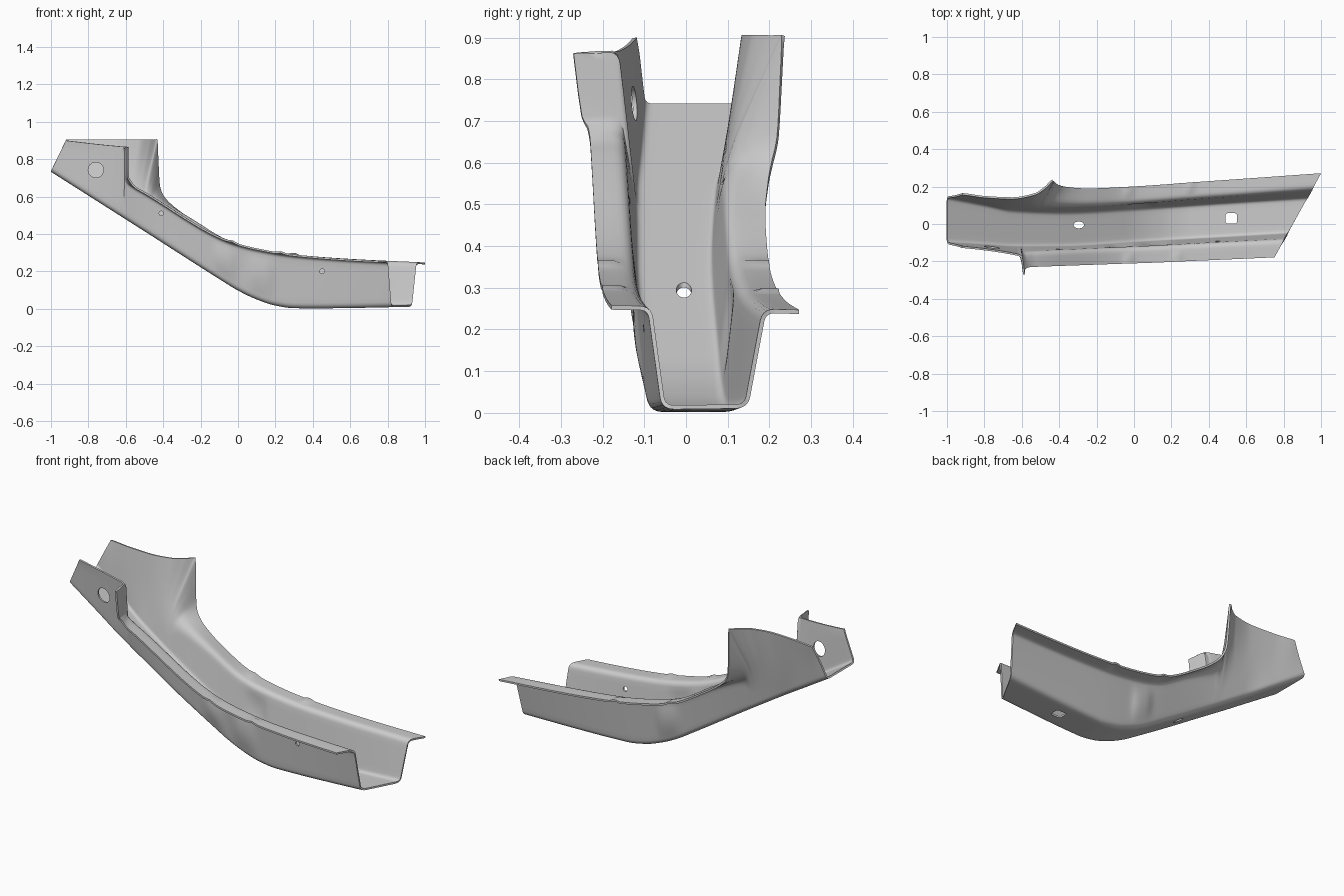
import bpy, bmesh, math
from mathutils import Vector

if "Cube" in bpy.data.objects:
    bpy.data.objects.remove(bpy.data.objects["Cube"])


def smooth(keys, x):
    """Monotone cubic interpolation of key tuples (x, a, b, ...)."""
    n = len(keys)
    i = 0
    while i < n - 2 and x > keys[i + 1][0]:
        i += 1
    h = keys[i + 1][0] - keys[i][0]
    t = (x - keys[i][0]) / h
    out = []
    for c in range(1, len(keys[0])):
        def sec(j):
            return (keys[j + 1][c] - keys[j][c]) / (keys[j + 1][0] - keys[j][0])

        def slope(j):
            if j == 0:
                return sec(0)
            if j == n - 1:
                return sec(n - 2)
            a, b = sec(j - 1), sec(j)
            return 2 * a * b / (a + b) if a * b > 0 else 0
        a, b = keys[i][c], keys[i + 1][c]
        out.append(a * (1 + 2 * t) * (1 - t) ** 2 + b * t * t * (3 - 2 * t)
                   + h * (slope(i) * t * (1 - t) ** 2 - slope(i + 1) * t * t * (1 - t)))
    return out


# floor: x, height, front edge y, back edge y
FLOOR_Z = [(-1.03, .757), (-.5, .42), (-.08, .152), (0, .103), (.1, .055), (.2, .022),
           (.3, .008), (.4, .007), (1.05, .018)]
FLOOR_Y = [(-1.03, -.10, .15), (-.8, -.113, .105), (-.65, -.122, .075), (-.4, -.122, .065),
           (0, -.10, .085), (.5, -.073, .118), (1.05, -.04, .152)]
# walls: x at floor, wall-top bend xyz, outer edge xyz, bend radius
FRONT = [(-1.03, -1.03, -.11, .88, -1.03, -.115, .915, .02),
         (-.9, -.9, -.12, .86, -.9, -.125, .897, .02),
         (-.64, -.64, -.157, .83, -.63, -.163, .868, .02),
         (-.62, -.615, -.165, .855, -.602, -.175, .866, .02),
         (-.61, -.602, -.165, .862, -.588, -.27, .862, .025),
         (-.60, -.602, -.160, .72, -.588, -.25, .71, .025),
         (-.58, -.595, -.157, .685, -.575, -.235, .68, .025),
         (-.55, -.56, -.153, .655, -.55, -.23, .65, .025),
         (-.5, -.5, -.15, .62, -.5, -.228, .62, .025),
         (-.05, -.05, -.13, .36, -.05, -.212, .36, .025),
         (.1, .1, -.123, .318, .1, -.207, .318, .025),
         (.3, .3, -.112, .285, .3, -.198, .285, .025),
         (.6, .6, -.097, .262, .6, -.185, .26, .025),
         (1.05, 1.05, -.075, .24, 1.05, -.165, .24, .025)]
BACK = [(-1.03, -1.03, .155, .85, -1.03, .162, .905, .05),
        (-.92, -.92, .147, .83, -.92, .16, .905, .06),
        (-.8, -.8, .125, .77, -.8, .145, .905, .08),
        (-.65, -.66, .105, .68, -.65, .138, .905, .09),
        (-.55, -.57, .100, .64, -.53, .16, .905, .11),
        (-.5, -.53, .098, .62, -.475, .195, .905, .11),
        (-.47, -.50, .098, .605, -.435, .233, .905, .10),
        (-.455, -.485, .098, .60, -.43, .228, .80, .09),
        (-.44, -.465, .098, .595, -.422, .22, .66, .07),
        (-.42, -.435, .098, .58, -.40, .207, .60, .05),
        (-.37, -.375, .099, .55, -.36, .198, .555, .04),
        (-.25, -.25, .102, .478, -.25, .19, .475, .03),
        (-.05, -.05, .112, .36, -.05, .198, .36, .025),
        (.1, .1, .122, .318, .1, .207, .318, .025),
        (.3, .3, .138, .285, .3, .222, .285, .025),
        (.6, .6, .16, .262, .6, .243, .26, .025),
        (1.05, 1.05, .195, .24, 1.05, .275, .24, .025)]


def bump(v, c, w):
    return math.exp(-((v - c) / w) ** 4)


def rounded(a, corner, b, n=5):
    return [a * (1 - t) ** 2 + corner * 2 * t * (1 - t) + b * t * t
            for t in (k / n for k in range(n + 1))]


def half_section(x, keys, side):
    """Points from the floor edge out to the flange edge."""
    v = smooth(keys, x)
    P, T, r = Vector(v[:3]), Vector(v[3:6]), v[6]
    C = Vector((x, smooth(FLOOR_Y, x)[0 if side < 0 else 1], smooth(FLOOR_Z, x)[0]))
    up, out = P - C, T - P
    pts = rounded(C - Vector((0, side * .025, 0)), C, C + up.normalized() * .025)
    a = P - up.normalized() * min(r, up.length * .6)
    b = P + out.normalized() * min(r, out.length * .6)
    start = pts[-1]
    # pressed swellings in the walls
    for k in range(1, 8):
        p = start.lerp(a, k / 8)
        mid = math.sin(math.pi * k / 8)
        amt = bump(x, -.07, .055) + bump(x, .12, .065) if side < 0 else bump(x, .04, .06)
        p.y += side * .011 * amt * mid
        pts.append(p)
    pts += rounded(a, P, b)
    # small raised ribs across the flanges
    rib = .008 * (bump(x, -.03, .02) + bump(x, .23 if side < 0 else .3, .02))
    for k in range(1, 4):
        pts.append(b.lerp(T, k / 3) + Vector((0, 0, rib)))
    return pts


# rail sheet lofted through stations
xs = sorted({round(-1.03 + i * .02, 4) for i in range(105)}
            | {k[0] for k in FRONT + BACK}
            | {round(-.64 + i * .004, 4) for i in range(56)})
bm = bmesh.new()
rows = []
for x in xs:
    f, b = half_section(x, FRONT, -1), half_section(x, BACK, 1)
    floor = [f[0].lerp(b[0], k / 6) for k in range(1, 6)]
    rows.append([bm.verts.new(p) for p in f[::-1] + floor + b])
for r0, r1 in zip(rows, rows[1:]):
    for i in range(len(r0) - 1):
        bm.faces.new((r0[i], r1[i], r1[i + 1], r0[i + 1]))
# slanted end trims
for co, no in (((.85, 0, 0), (1, -.555, 0)), ((-1, 0, .735), (-.165, 0, .08))):
    bmesh.ops.bisect_plane(bm, geom=bm.verts[:] + bm.edges[:] + bm.faces[:], dist=1e-5,
                           plane_co=co, plane_no=Vector(no).normalized(), clear_outer=True)
bmesh.ops.remove_doubles(bm, verts=bm.verts[:], dist=2e-4)
bmesh.ops.recalc_face_normals(bm, faces=bm.faces[:])
mesh = bpy.data.meshes.new("channel_rail")
bm.to_mesh(mesh)
bm.free()
rail = bpy.data.objects.new("channel_rail", mesh)
bpy.context.collection.objects.link(rail)
sol = rail.modifiers.new("sheet", 'SOLIDIFY')
sol.thickness = .01
sol.offset = 0


# hole cutters
def round_cutter(name, loc, r, depth, rot=(0, 0, 0), scale=(1, 1, 1)):
    bpy.ops.mesh.primitive_cylinder_add(vertices=32, radius=r, depth=depth, location=loc, rotation=rot)
    o = bpy.context.object
    o.name, o.scale = name, scale
    return o


side = (math.pi / 2, 0, 0)
cutters = [round_cutter("wall_hole_cutter", (-.76, -.14, .742), .041, .16, side),
           round_cutter("upper_pin_cutter", (-.41, -.14, .51), .012, .1, side),
           round_cutter("lower_pin_cutter", (.45, -.10, .2), .013, .1, side),
           round_cutter("floor_slot_cutter", (-.295, -.005, .29), .028, .2, scale=(1, .65, 1))]
bpy.ops.mesh.primitive_cube_add(size=1, location=(.52, .03, .01))
sq = bpy.context.object
sq.name, sq.scale = "floor_square_cutter", (.062, .056, .1)
bpy.ops.object.transform_apply(location=False, rotation=False, scale=True)
bev = sq.modifiers.new("round", 'BEVEL')
bev.width, bev.segments = .012, 3
cutters.append(sq)
for c in cutters:
    c.hide_render = True
    m = rail.modifiers.new(c.name, 'BOOLEAN')
    m.operation, m.solver, m.object = 'DIFFERENCE', 'EXACT', c

# bake modifiers, drop the cutters and smooth the sheet
bpy.ops.object.select_all(action='DESELECT')
rail.select_set(True)
bpy.context.view_layer.objects.active = rail
for m in list(rail.modifiers):
    bpy.ops.object.modifier_apply(modifier=m.name)
for c in cutters:
    bpy.data.objects.remove(c)
bpy.ops.object.shade_smooth_by_angle(angle=math.radians(35))
